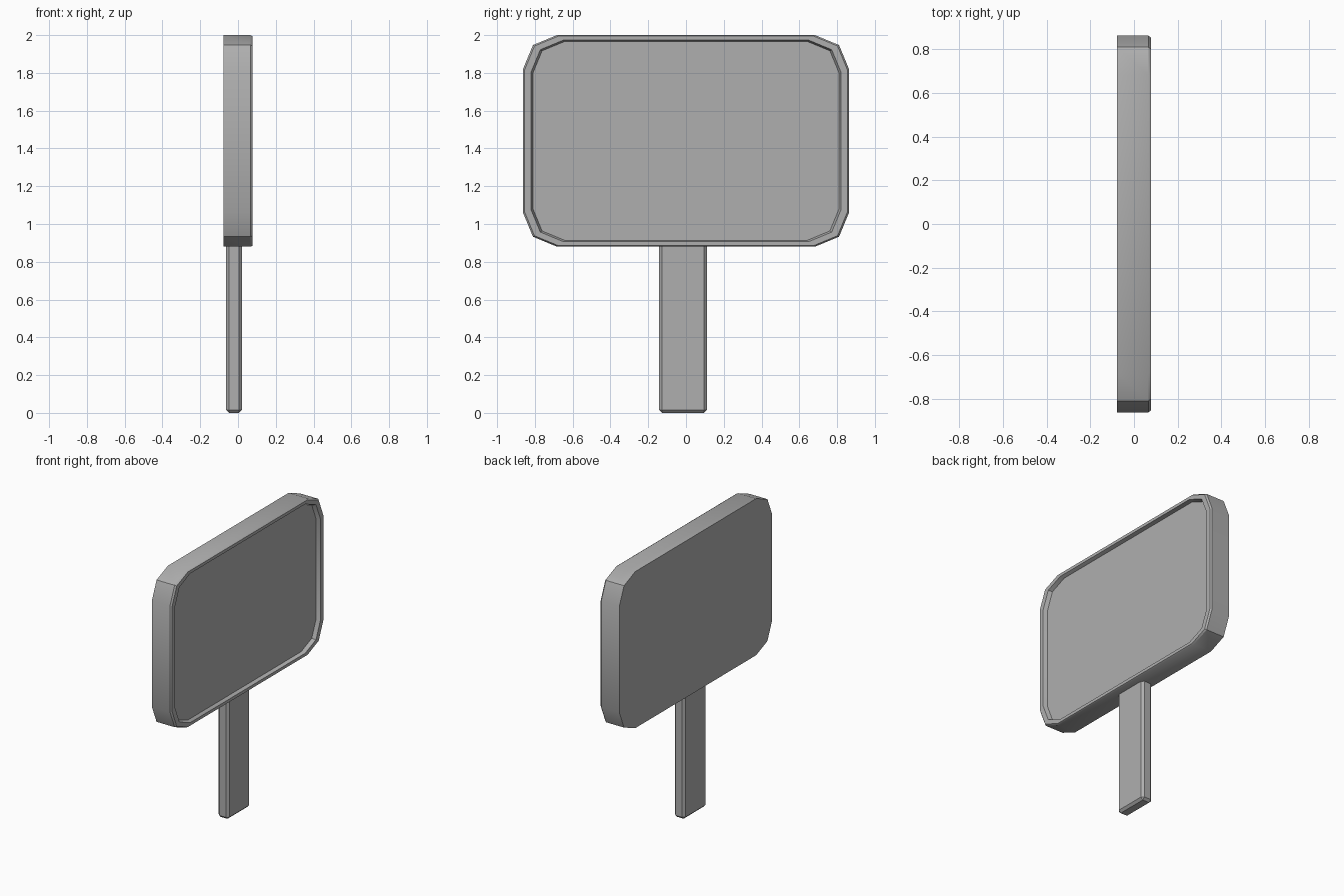
import bpy
import bmesh
from math import radians, sin, cos, pi

cube = bpy.data.objects.get("Cube")
if cube:
    bpy.data.objects.remove(cube, do_unlink=True)

# Single grey material
grey = bpy.data.materials.new("plain_grey")
grey.use_nodes = True
colour = (0.43, 0.43, 0.43, 1)
grey.diffuse_color = colour
grey.node_tree.nodes["Principled BSDF"].inputs["Base Color"].default_value = colour


def make_object(name, bm):
    bmesh.ops.recalc_face_normals(bm, faces=bm.faces)
    mesh = bpy.data.meshes.new(name)
    bm.to_mesh(mesh)
    bm.free()
    mesh.materials.append(grey)
    obj = bpy.data.objects.new(name, mesh)
    bpy.context.collection.objects.link(obj)
    return obj


def rounded_outline(half_y, half_z, radius, segments):
    """Rectangle outline with each corner cut into a few straight segments."""
    points = []
    corners = [(1, 1), (-1, 1), (-1, -1), (1, -1)]
    for i, (sy, sz) in enumerate(corners):
        for s in range(segments + 1):
            a = (i + s / segments) * pi / 2
            points.append((sy * (half_y - radius) + radius * cos(a),
                           sz * (half_z - radius) + radius * sin(a)))
    return points


# Sign board: outline lofted from the back, over the rim, into the recess
outline = rounded_outline(0.863, 0.56, 0.18, 2)
centre_z = 1.44
loft = [(-0.077, 1.0), (0.066, 1.0), (0.077, 0.99), (0.077, 0.952), (0.05, 0.94)]
bm = bmesh.new()
rings = [[bm.verts.new((x, y * s, centre_z + z * s)) for y, z in outline]
         for x, s in loft]
count = len(outline)
for a, b in zip(rings, rings[1:]):
    for i in range(count):
        j = (i + 1) % count
        bm.faces.new((a[i], a[j], b[j], b[i]))
bm.faces.new(rings[0])
bm.faces.new(rings[-1])
board = make_object("sign_board", bm)
bpy.ops.object.select_all(action='DESELECT')
board.select_set(True)
bpy.context.view_layer.objects.active = board
bpy.ops.object.shade_smooth_by_angle(angle=radians(30))

# Post: chamfered plank whose top is hidden inside the board
bm = bmesh.new()
bmesh.ops.create_cube(bm, size=1)
bmesh.ops.scale(bm, vec=(0.085, 0.254, 0.95), verts=bm.verts)
bmesh.ops.translate(bm, vec=(-0.021, -0.016, 0.475), verts=bm.verts)
bmesh.ops.bevel(bm, geom=bm.edges[:], offset=0.016, segments=1,
                affect='EDGES', profile=0.5)
make_object("post", bm)
